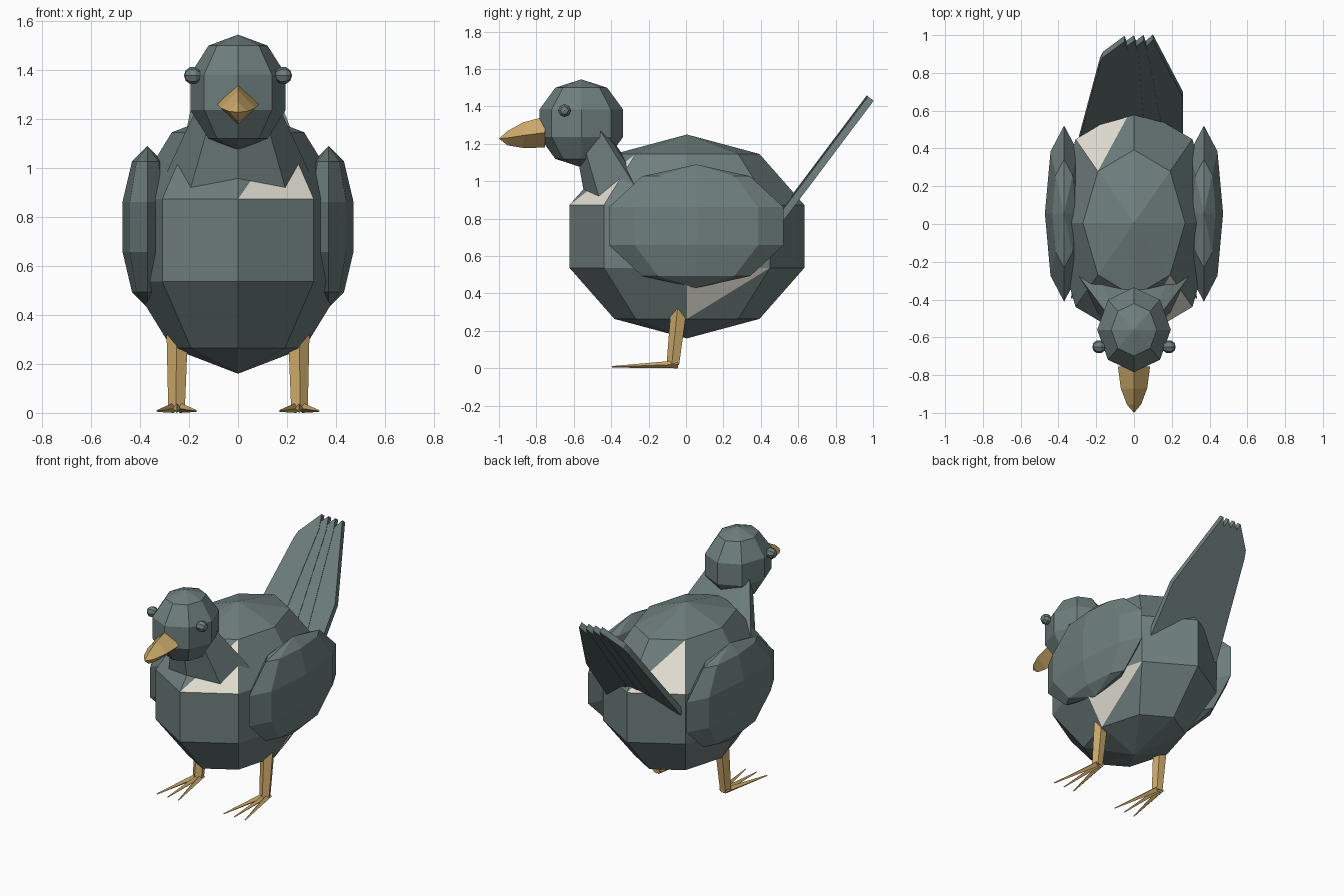
import bpy, bmesh, math
from mathutils import Vector, Matrix

if "Cube" in bpy.data.objects:
    bpy.data.objects.remove(bpy.data.objects["Cube"])


def material(name, rgb):
    m = bpy.data.materials.new(name)
    m.diffuse_color = (*rgb, 1)
    m.use_nodes = True
    m.node_tree.nodes["Principled BSDF"].inputs["Base Color"].default_value = m.diffuse_color
    return m


SLATE = material("slate", (0.155, 0.21, 0.205))
CREAM = material("cream", (0.78, 0.75, 0.67))
TAN = material("tan", (0.62, 0.41, 0.15))


def finish(name, bm, *mats):
    bmesh.ops.recalc_face_normals(bm, faces=bm.faces)
    me = bpy.data.meshes.new(name)
    bm.to_mesh(me)
    bm.free()
    for m in mats:
        me.materials.append(m)
    ob = bpy.data.objects.new(name, me)
    bpy.context.collection.objects.link(ob)
    return ob


def ellipsoid_bm(center, radii, rot=Matrix.Identity(4)):
    bm = bmesh.new()
    bmesh.ops.create_uvsphere(bm, u_segments=8, v_segments=5, radius=1)
    bm.transform(Matrix.Translation(center) @ Matrix.Diagonal((*radii, 1)) @ rot)
    return bm


def cone(bm, p0, p1, r0, r1, sides, spin=0.0):
    """Tapered prism between two points, added to bm."""
    p0, p1 = Vector(p0), Vector(p1)
    d = p1 - p0
    m = (Matrix.Translation((p0 + p1) / 2)
         @ d.to_track_quat('Z', 'Y').to_matrix().to_4x4()
         @ Matrix.Rotation(spin, 4, 'Z'))
    bmesh.ops.create_cone(bm, cap_ends=True, segments=sides, radius1=r0,
                          radius2=r1, depth=d.length, matrix=m)


# Body with three cream patches (half quads)
body = ellipsoid_bm((0, 0.005, 0.705), (0.46, 0.66, 0.545))
patches = [((0, -.62, .87), (.31, -.44, .87), (.19, -.27, 1.15)),
           ((-.19, .28, 1.15), (-.31, .45, .87), (0, .63, .87)),
           ((.27, 0, .26), (.44, 0, .535), (.31, .45, .535))]
for pts in patches:
    tri = [min(body.verts, key=lambda v: (v.co - Vector(p)).length) for p in pts]
    bmesh.ops.connect_verts(body, verts=[tri[0], tri[2]])
    for f in body.faces:
        if all(v in f.verts for v in tri):
            f.material_index = 1
finish("body", body, SLATE, CREAM)

# Head
finish("head", ellipsoid_bm((0, -0.56, 1.31), (0.205, 0.236, 0.235)), SLATE)

# Neck: tilted flaring collar, flattened at the back
neck = bmesh.new()
bmesh.ops.create_cone(neck, cap_ends=True, segments=8, radius1=0.29,
                      radius2=0.155, depth=0.34)
for v in neck.verts:
    if v.co.y > 0.001:
        v.co.y *= 0.15
neck.transform(Matrix.Translation((0, -0.37, 1.13))
               @ Matrix.Rotation(math.radians(32), 4, 'X'))
finish("neck", neck, SLATE)

# Eyes and wings on both sides
for side, label in ((1, "right"), (-1, "left")):
    finish(label + "_eye", ellipsoid_bm((side * 0.185, -0.65, 1.378), (0.036,) * 3,
           Matrix.Rotation(math.pi / 2, 4, 'Y')), SLATE)
    finish(label + "_wing", ellipsoid_bm((side * 0.37, 0.055, 0.76),
           (0.107, 0.49, 0.33)), SLATE)

# Beak: diamond sections (y, half width, top, middle, bottom) ending in a tip
beak = bmesh.new()
sections = [(-.755, .085, 1.345, 1.26, 1.18), (-.87, .07, 1.315, 1.245, 1.178),
            (-.955, .038, 1.268, 1.232, 1.192)]
rings = [[beak.verts.new(c) for c in ((0, y, t), (w, y, m), (0, y, b), (-w, y, m))]
         for y, w, t, m, b in sections]
tip = beak.verts.new((0, -1.0, 1.228))
beak.faces.new(rings[0])
for i in range(4):
    j = (i + 1) % 4
    for a, b in zip(rings, rings[1:]):
        beak.faces.new((a[i], a[j], b[j], b[i]))
    beak.faces.new((rings[-1][i], rings[-1][j], tip))
finish("beak", beak, TAN)

# Tail: four overlapping feathers in one slanted plane, outlines as (x, y)
feathers = [[(-.29, .46), (-.18, .87), (-.165, .9), (-.05, .985), (-.03, .93), (-.06, .46)],
            [(-.14, .46), (-.08, .93), (0, .985), (.02, .93), (.06, .46)],
            [(-.06, .46), (-.02, .93), (.05, .985), (.07, .93), (.16, .46)],
            [(.02, .46), (.04, .93), (.1, .985), (.26, .68), (.26, .46)]]
normal = Vector((0, -0.79, 0.61))
for n, outline in enumerate(feathers):
    bm = bmesh.new()
    off = normal * (0.003 * (1.5 - n))
    low, high = [[bm.verts.new(Vector((x, y, 0.80 + (y - .5) * 1.33)) + off + normal * k)
                  for x, y in outline] for k in (-0.019, 0.019)]
    bm.faces.new(low)
    bm.faces.new(high)
    for i in range(len(outline)):
        j = (i + 1) % len(outline)
        bm.faces.new((low[i], low[j], high[j], high[i]))
    finish(f"tail_feather_{n + 1}", bm, SLATE)

# Legs and three-toed feet
for side, label in ((1, "right"), (-1, "left")):
    leg = bmesh.new()
    cone(leg, (side * .25, -.068, .02), (side * .247, -.035, .32), .036, .046, 5)
    finish(label + "_leg", leg, TAN)
    foot = bmesh.new()
    for dx in (-.08, 0, .08):
        cone(foot, (side * .25 + dx * .15, -.045, .021),
             (side * .25 + dx, -.395, .008), .021, .004, 4)
    finish(label + "_foot", foot, TAN)
